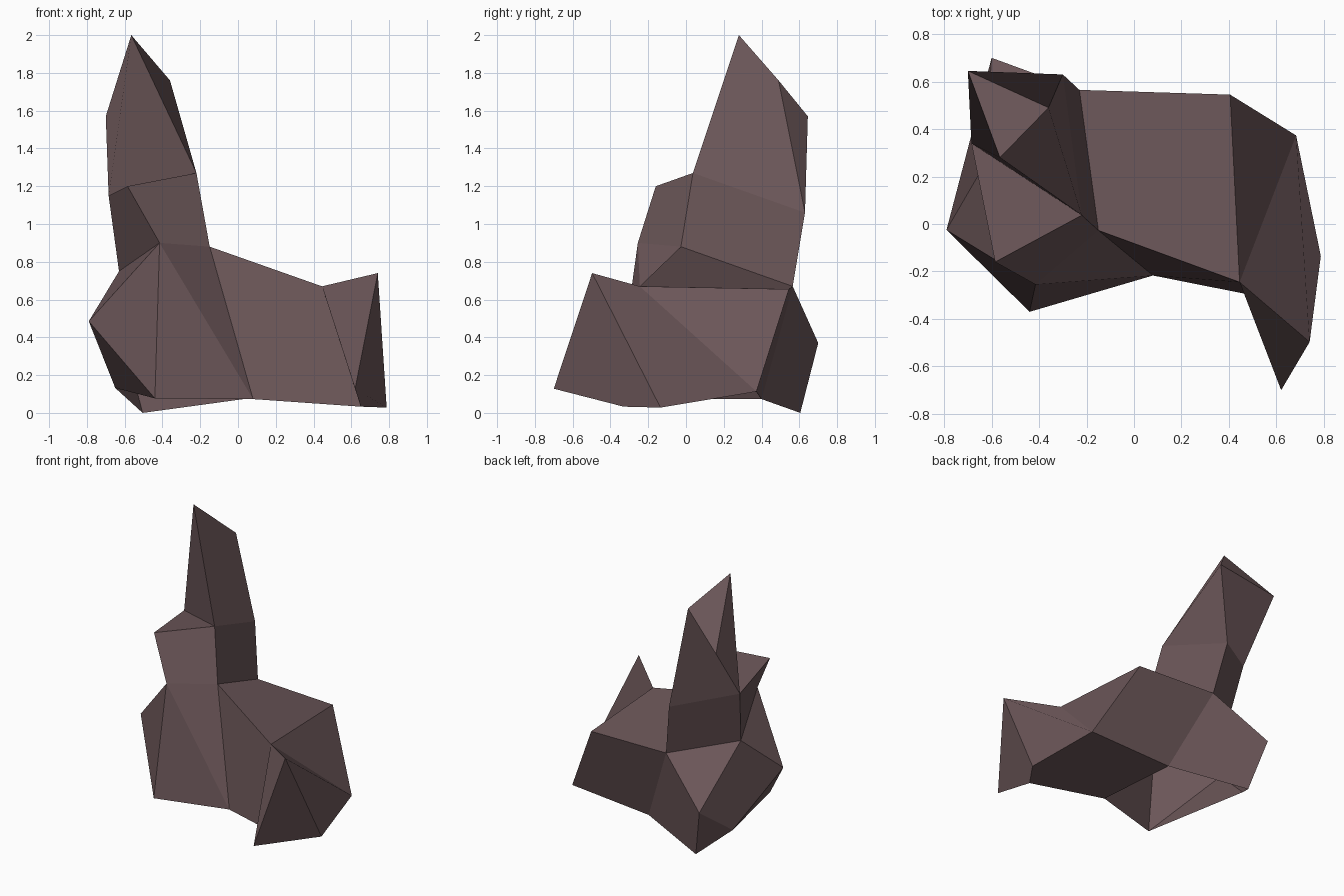
import bpy, bmesh
from mathutils import Vector

if "Cube" in bpy.data.objects:
    bpy.data.objects.remove(bpy.data.objects["Cube"])

wood = bpy.data.materials.new("weathered dark wood")
wood.diffuse_color = (0.15, 0.095, 0.10, 1)
wood.use_nodes = True
wood.node_tree.nodes["Principled BSDF"].inputs["Base Color"].default_value = wood.diffuse_color

# Corner points, grouped as the rings the stump is lofted through
P = {
    # broken tip
    "A": (-.565, .28, 2.0), "B": (-.36, .49, 1.76), "C": (-.70, .645, 1.57),
    # ring at mid spire: left, front, right, back
    "F": (-.685, .34, 1.15), "E": (-.585, -.16, 1.20),
    "D": (-.22, .037, 1.27), "G": (-.30, .63, 1.06),
    # ring where spire meets the base
    "J": (-.63, .25, .75), "H": (-.415, -.255, .90),
    "I": (-.15, -.027, .88), "W": (-.23, .565, .67),
    # bulge and foot of the base (left open underneath)
    "K": (-.79, -.025, .485), "X": (-.60, .70, .37),
    "L": (-.65, .375, .132), "N": (-.44, -.37, .077), "O": (.08, -.217, .073),
    "Y": (.03, .40, .073), "M": (-.505, .605, .0),
    # side branch end
    "P": (.445, -.245, .67), "V": (.405, .545, .655), "Q": (.74, -.497, .74),
    "S": (.62, -.70, .128), "T": (.65, -.33, .033), "R": (.787, -.135, .028),
    "U": (.683, .373, .113),
}


def loft(upper, lower):
    """Quads joining two closed rings of corners."""
    n = len(upper)
    return [upper[i] + upper[(i + 1) % n] + lower[(i + 1) % n] + lower[i]
            for i in range(n)]


def make_part(name, faces):
    """Flat-shaded shell from faces spelled as corner letters."""
    bm = bmesh.new()
    verts = {k: bm.verts.new(P[k]) for k in sorted(set("".join(faces)))}
    for f in faces:
        bm.faces.new([verts[k] for k in f])
    bmesh.ops.recalc_face_normals(bm, faces=bm.faces[:])
    # turn the whole shell outward if it came out reversed
    mid = sum((v.co for v in bm.verts), Vector()) / len(bm.verts)
    if sum(f.normal.dot(f.calc_center_median() - mid) * f.calc_area()
           for f in bm.faces) < 0:
        bmesh.ops.reverse_faces(bm, faces=bm.faces[:])
    me = bpy.data.meshes.new(name)
    bm.to_mesh(me)
    bm.free()
    me.materials.append(wood)
    ob = bpy.data.objects.new(name, me)
    bpy.context.collection.objects.link(ob)


# Tall splintered spire (each quad folds along its first and third corner)
make_part("broken_spire",
          ["ABC", "ACFD", "BGDA", "CFGB", "FED"] + loft("FEDG", "JHIW"))

# Stump base with its open underside
make_part("stump_base",
          ["JHK", "KHN", "KNL", "HNO", "HOI", "KLXJ", "XLM", "JXW", "WXMY"])

# Thick side branch with flared cut end
make_part("side_branch",
          ["OTPI", "PTS", "PSQ", "STRQ", "QRUP", "PUV",
           "PVWI", "WVUY", "YURTO"])
